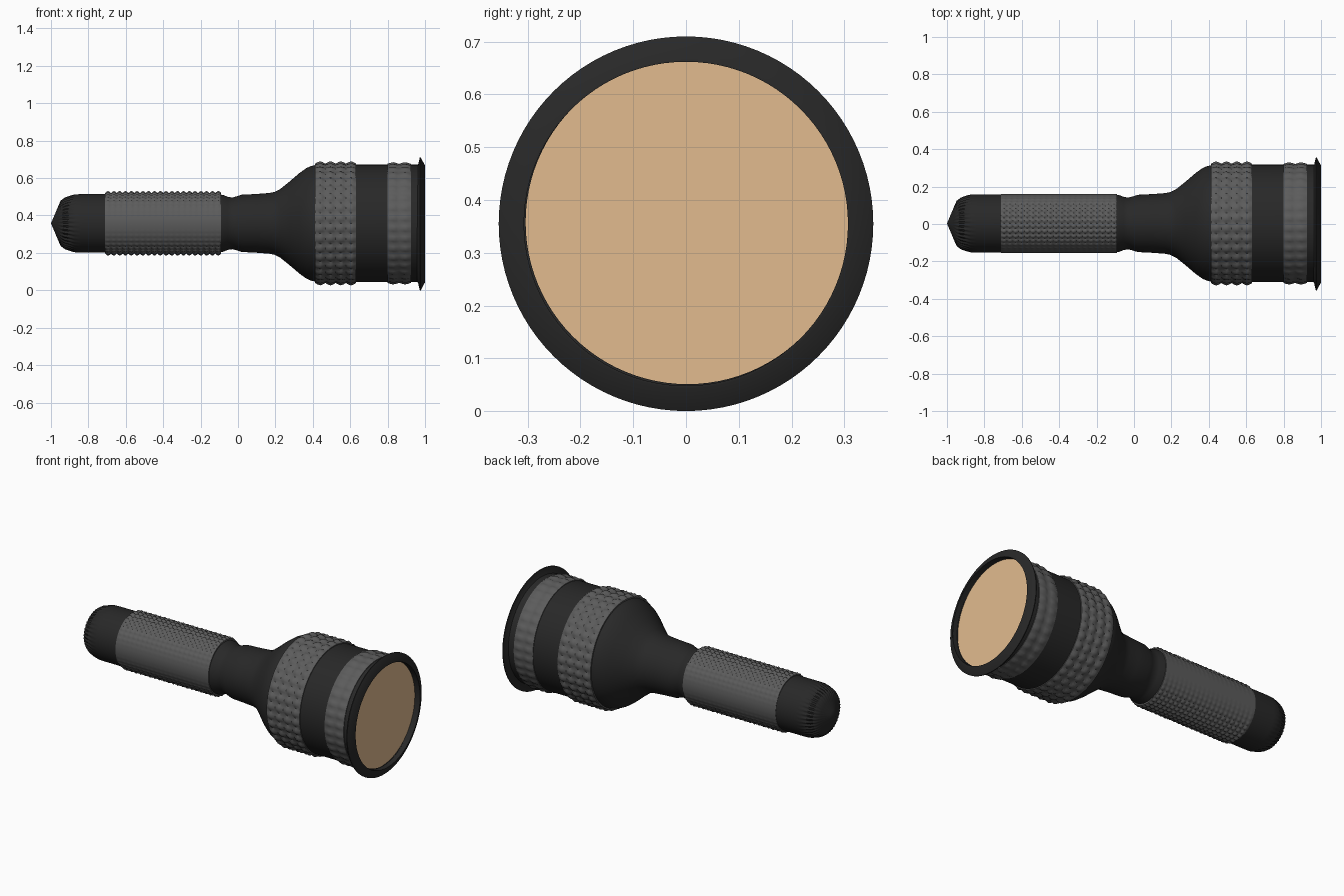
import bpy, bmesh, math

if "Cube" in bpy.data.objects:
    bpy.data.objects.remove(bpy.data.objects["Cube"])

AY, AZ = 0.003, 0.358      # torch axis (runs along x)


def material(name, rgb):
    m = bpy.data.materials.new(name)
    m.diffuse_color = (*rgb, 1)
    m.use_nodes = True
    m.node_tree.nodes["Principled BSDF"].inputs["Base Color"].default_value = m.diffuse_color
    return m


black = material("black plastic", (0.021, 0.021, 0.021))
grey = material("grey rubber", (0.106, 0.106, 0.106))
tan = material("tan lens", (0.76, 0.50, 0.275))


def lathe(name, profile, mat, segs=96, radius=None, ay=AY, az=AZ, angle=35):
    """Spin (x, r) points round the x axis; radius(x, r, a) may reshape it."""
    bm = bmesh.new()
    rings = []
    for x, r in profile:
        if r == 0:
            rings.append([bm.verts.new((x, ay, az))])
            continue
        ring = []
        for i in range(segs):
            a = 2 * math.pi * i / segs
            q = radius(x, r, a) if radius else r
            ring.append(bm.verts.new((x, ay + q * math.cos(a), az + q * math.sin(a))))
        rings.append(ring)
    for A, B in zip(rings, rings[1:]):
        for i in range(segs):
            j = (i + 1) % segs
            if len(A) == 1:
                bm.faces.new((A[0], B[i], B[j]))
            elif len(B) == 1:
                bm.faces.new((A[i], B[0], A[j]))
            else:
                bm.faces.new((A[i], B[i], B[j], A[j]))
    bmesh.ops.recalc_face_normals(bm, faces=bm.faces)
    me = bpy.data.meshes.new(name)
    bm.to_mesh(me)
    bm.free()
    ob = bpy.data.objects.new(name, me)
    bpy.context.collection.objects.link(ob)
    me.materials.append(mat)
    bpy.context.view_layer.objects.active = ob
    ob.select_set(True)
    bpy.ops.object.shade_smooth_by_angle(angle=math.radians(angle))
    ob.select_set(False)
    return ob


def knurled_band(name, x0, x1, r, lift, height, rows, around, fade=False):
    """Sleeve covered with a grid of small soft studs on a raised base."""
    steps = rows * 4

    def studs(x, rr, a):
        if rr < r:
            return rr
        u = abs(math.sin(math.pi * rows * (x - x0) / (x1 - x0)))
        v = abs(math.sin(around * a / 2))
        k = abs(math.sin(a)) ** 2 if fade else 1
        return rr + k * (lift + height * (u * v) ** 1.2)

    prof = [(x0, r - 0.015)]
    prof += [(x0 + (x1 - x0) * i / steps, r) for i in range(steps + 1)]
    prof += [(x1, r - 0.015)]
    return lathe(name, prof, grey, around * 4, studs, angle=50)


# Tail cap with fluted shoulder
def flutes(x, r, a):
    if -0.96 < x < -0.88:
        return r - 0.007 * (0.5 + 0.5 * math.cos(40 * a))
    return r


lathe("tail_cap", [(-1, 0), (-0.985, 0.035), (-0.962, 0.09), (-0.948, 0.122), (-0.925, 0.139),
                   (-0.89, 0.151), (-0.87, 0.155), (-0.84, 0.156), (-0.70, 0.156), (-0.70, 0)],
      black, 160, flutes)

# Handle tube, neck and flared head, open at the front behind the lens
lathe("body", [(-0.72, 0), (-0.72, 0.150), (-0.10, 0.154), (-0.08, 0.152), (-0.055, 0.142),
               (-0.03, 0.138), (-0.005, 0.145), (0.02, 0.153), (0.10, 0.157), (0.165, 0.162),
               (0.195, 0.168), (0.225, 0.183), (0.275, 0.223), (0.33, 0.270), (0.365, 0.295),
               (0.39, 0.306), (0.42, 0.313), (0.45, 0.314), (0.97, 0.314), (0.97, 0.307)], black)

# Studded grips
knurled_band("handle_grip", -0.71, -0.09, 0.157, 0.005, 0.012, 20, 36, fade=True)
knurled_band("head_grip", 0.412, 0.632, 0.315, 0.004, 0.014, 4, 36)
knurled_band("front_grip", 0.798, 0.925, 0.315, 0.003, 0.010, 2, 36)

# Front bezel with a sharp flared lip, and the lens recessed inside it
lathe("bezel", [(0.955, 0.307), (0.963, 0.316), (0.972, 0.355), (0.977, 0.355), (1.0, 0.312),
                (1.0, 0.307), (0.955, 0.307)], black, ay=0, az=0.355)
lathe("lens", [(0.957, 0), (0.957, 0.307), (0.965, 0.307), (0.965, 0)], tan, ay=0, az=0.355)
